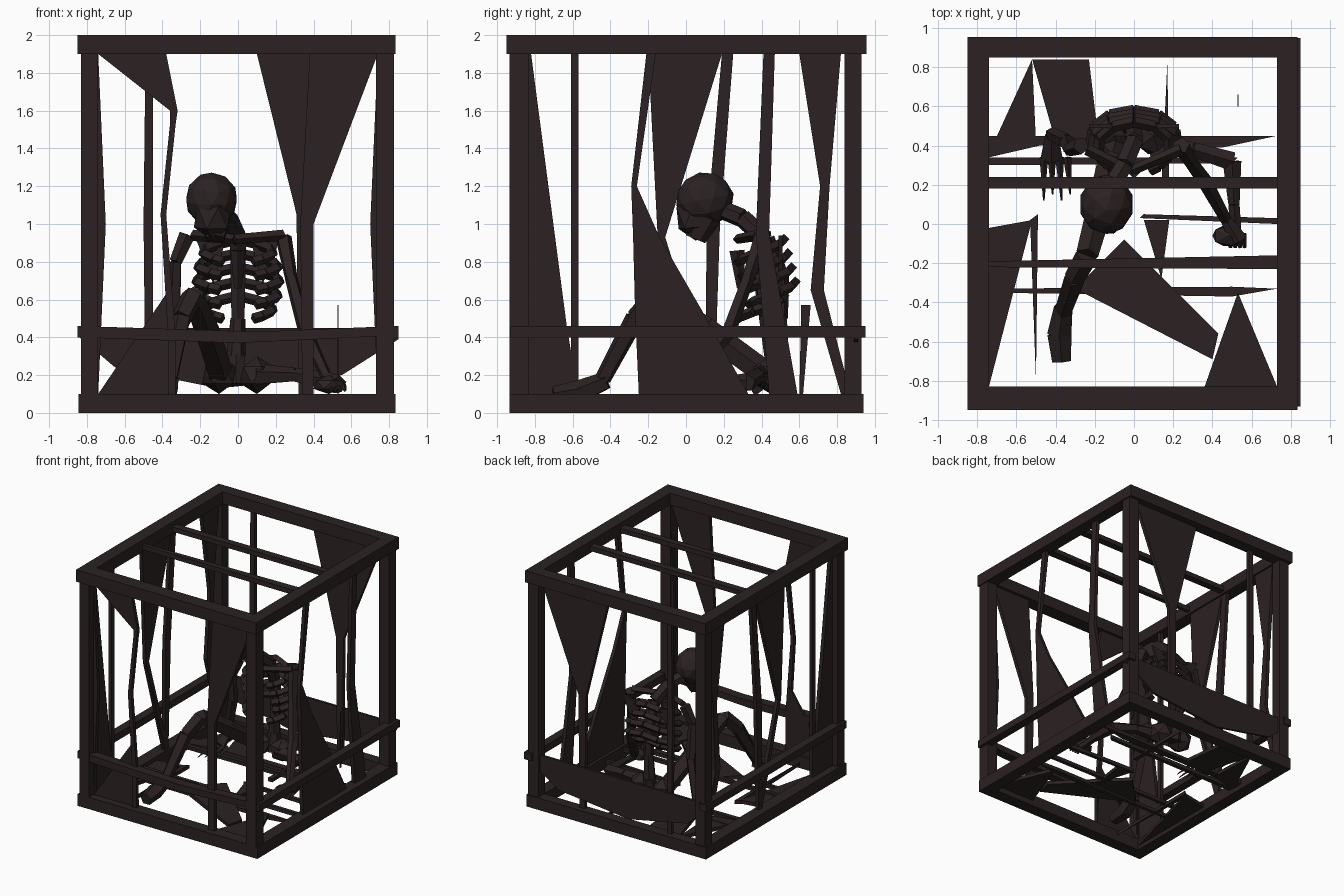
import bpy, bmesh, math
from mathutils import Vector, Matrix

iron = bpy.data.materials.new("dark_iron")
iron.diffuse_color = (0.025, 0.016, 0.016, 1)


def finish(name, bm):
    bmesh.ops.recalc_face_normals(bm, faces=bm.faces)
    me = bpy.data.meshes.new(name)
    bm.to_mesh(me)
    bm.free()
    me.materials.append(iron)
    ob = bpy.data.objects.new(name, me)
    bpy.context.collection.objects.link(ob)
    return ob


def box(name, x0, x1, y0, y1, z0, z1):
    bm = bmesh.new()
    m = Matrix.Translation(((x0 + x1) / 2, (y0 + y1) / 2, (z0 + z1) / 2)) @ \
        Matrix.Diagonal((x1 - x0, y1 - y0, z1 - z0, 1))
    bmesh.ops.create_cube(bm, size=1, matrix=m)
    return finish(name, bm)


def plate(name, axis, pos, pts, t=0.02):
    """Flat outline in the plane facing the given axis, with thickness t."""
    def place(a, b, d):
        return {'x': (d, a, b), 'y': (a, d, b), 'z': (a, b, d)}[axis]
    bm = bmesh.new()
    f = bm.faces.new([bm.verts.new(place(a, b, pos - t / 2)) for a, b in pts])
    ext = bmesh.ops.extrude_face_region(bm, geom=[f])
    bmesh.ops.translate(bm, vec=place(0, 0, t),
                        verts=[v for v in ext['geom'] if isinstance(v, bmesh.types.BMVert)])
    bmesh.ops.triangulate(bm, faces=[f for f in bm.faces if len(f.verts) > 4])
    return finish(name, bm)


def bar(name, axis, pos, rows, t=0.03):
    """Bent upright bar: rows of (z, left, right) from top to bottom."""
    pts = [(a, z) for z, a, b in rows] + [(b, z) for z, a, b in reversed(rows)]
    return plate(name, axis, pos, pts, t)


def limb(name, joints, sides=5):
    """Chain of tapered bones through (x, y, z, radius) joints."""
    bm = bmesh.new()
    for j0, j1 in zip(joints, joints[1:]):
        p, q = Vector(j0[:3]), Vector(j1[:3])
        d = q - p
        m = Matrix.Translation((p + q) / 2) @ d.to_track_quat('Z', 'Y').to_matrix().to_4x4()
        bmesh.ops.create_cone(bm, cap_ends=True, segments=sides, radius1=j0[3],
                              radius2=j1[3], depth=d.length, matrix=m)
    return finish(name, bm)


def lump(name, c, s, tilt=0, sub=1):
    bm = bmesh.new()
    m = Matrix.Translation(c) @ Matrix.Rotation(tilt, 4, 'X') @ Matrix.Diagonal((*s, 1))
    bmesh.ops.create_icosphere(bm, subdivisions=sub, radius=1, matrix=m)
    return finish(name, bm)


# Top and bottom frames
for tag, z0, z1, x0, x1, y0, y1 in (("top", 1.9, 2.0, -0.85, 0.835, -0.95, 0.955),
                                    ("bottom", 0, 0.1, -0.845, 0.835, -0.935, 0.94)):
    box(tag + "_front_beam", x0, x1, y0, -0.83, z0, z1)
    box(tag + "_back_beam", x0, x1, 0.85, y1, z0, z1)
    box(tag + "_left_beam", x0, -0.74, -0.83, 0.85, z0, z1)
    box(tag + "_right_beam", 0.73, x1, -0.83, 0.85, z0, z1)

# Corner posts and middle rail
for x0, x1 in ((-0.83, -0.74), (0.73, 0.825)):
    for y0, y1 in ((-0.935, -0.835), (0.84, 0.93)):
        box("corner_post", x0, x1, y0, y1, 0.1, 1.9)
plate("front_rail", 'y', -0.89, [(-0.85, 0.4), (0.0, 0.37), (0.84, 0.41), (0.84, 0.46),
                                 (0.1, 0.43), (-0.85, 0.46)], 0.08)
box("left_rail", -0.85, -0.78, -0.93, 0.94, 0.4, 0.46)
box("right_rail", 0.78, 0.85, -0.93, 0.95, 0.4, 0.46)
plate("back_torn_sheet", 'y', 0.9, [(0.85, 0.45), (0.85, 0.39), (0.55, 0.2), (-0.1, 0.13),
                                    (-0.65, 0.24), (-0.85, 0.41), (-0.85, 0.45)])

# Bent bars on the front and back
bar("front_left_bar", 'y', -0.87, [(1.9, -0.74, -0.38), (1.6, -0.36, -0.32), (1.53, -0.36, -0.33),
                                   (1.05, -0.41, -0.38), (0.4, -0.37, -0.33), (0.1, -0.37, -0.33)])
plate("front_low_sheet", 'y', -0.86, [(-0.74, 0.1), (-0.36, 0.66), (-0.33, 0.1)])
bar("front_right_bar", 'y', -0.87, [(1.9, 0.38, 0.74), (1.0, 0.33, 0.4), (0.1, 0.34, 0.4)])
bar("back_right_bar", 'y', 0.88, [(1.9, 0.1, 0.72), (1.05, 0.31, 0.38), (0.1, 0.32, 0.37)])
bar("back_left_bar", 'y', 0.88, [(1.9, -0.49, -0.45), (1.0, -0.5, -0.45), (0.1, -0.49, -0.45)])

# Bent bars on the left and right sides
bar("left_front_blade", 'x', -0.77, [(1.9, -0.84, -0.82), (0.45, -0.84, -0.63), (0.1, -0.84, -0.57)])
bar("left_straight_bar", 'x', -0.77, [(1.9, -0.61, -0.57), (0.1, -0.61, -0.57)])
bar("left_middle_blade", 'x', -0.77, [(1.9, -0.2, 0.19), (0.93, -0.15, -0.11), (0.1, 0.1, 0.15)])
bar("left_thin_bar", 'x', -0.77, [(1.9, 0.19, 0.25), (1.0, 0.11, 0.18), (0.1, 0.1, 0.15)])
bar("left_back_blade", 'x', -0.77, [(1.9, 0.6, 0.82), (1.2, 0.71, 0.76), (0.65, 0.66, 0.73),
                                    (0.1, 0.82, 0.87)])
bar("right_torn_blade", 'x', 0.77, [(1.9, -0.21, -0.16), (1.2, -0.29, -0.26), (0.93, -0.28, -0.14),
                                    (0.55, -0.27, 0.08), (0.1, -0.25, 0.33)])
bar("right_back_bar", 'x', 0.77, [(1.9, 0.41, 0.47), (0.95, 0.37, 0.44), (0.1, 0.44, 0.59)])
bar("short_spike", 'x', 0.53, [(0.57, 0.61, 0.66), (0.1, 0.6, 0.62)], 0.006)
# Inward bulges beside the corner posts
for s in (-1, 1):
    bar("bulged_post", 'y', -0.86, [(1.9, s * 0.8, s * 0.74), (1.0, s * 0.8, s * 0.7),
                                    (0.1, s * 0.8, s * 0.74)])

# Roof slats
box("roof_slat_back", -0.74, 0.73, 0.18, 0.24, 1.92, 1.96)
plate("roof_slat_front", 'z', 1.94, [(-0.74, -0.22), (0.73, -0.23), (0.73, -0.16), (-0.74, -0.19)], 0.04)

# Broken floor slats and sheets
floor = {
    "floor_slat_1": [(-0.74, -0.35), (0.5, -0.37), (0.73, -0.33), (0.5, -0.32), (-0.74, -0.33)],
    "floor_slat_2": [(0.03, 0.03), (0.73, 0.0), (0.73, 0.03), (0.05, 0.05)],
    "floor_slat_3": [(-0.74, 0.45), (-0.74, 0.34), (-0.48, 0.4), (0.45, 0.39), (0.73, 0.45)],
    "floor_slat_4": [(-0.74, 0.3), (0.5, 0.31), (0.53, 0.34), (-0.74, 0.34)],
    "floor_slat_5": [(-0.74, -0.22), (0.73, -0.23), (0.73, -0.2), (-0.74, -0.19)],
    "floor_sheet_left": [(-0.74, -0.83), (-0.52, 0.02), (-0.74, -0.02)],
    "floor_sheet_left_back": [(-0.74, 0.36), (-0.52, 0.84), (-0.5, 0.42)],
    "floor_sheet_back": [(-0.52, 0.84), (-0.23, 0.84), (-0.18, 0.42), (-0.4, 0.42)],
    "floor_sheet_front": [(0.36, -0.83), (0.73, -0.83), (0.53, -0.35)],
    "floor_sheet_middle": [(-0.3, -0.33), (-0.05, -0.08), (0.43, -0.56), (0.4, -0.69)],
    "floor_splinter_1": [(-0.53, 0.02), (-0.5, -0.8), (-0.49, 0.05)],
    "floor_splinter_2": [(0.14, 0.2), (0.18, 0.2), (0.17, 0.82)],
    "floor_splinter_3": [(0.05, 0.02), (0.18, 0.02), (0.14, -0.28)],
}
for i, (name, pts) in enumerate(floor.items()):
    plate(name, 'z', 0.05 + 0.004 * (i % 5), pts, 0.03)

# Skull, jaw and neck
lump("skull", (-0.14, 0.1, 1.13), (0.14, 0.155, 0.145), 0.2, 2)
lump("face", (-0.135, 0.04, 1.04), (0.11, 0.1, 0.13), 0.1)
limb("jaw", [(-0.12, 0.1, 1.04, 0.09), (-0.12, 0.05, 0.92, 0.055)], 6)
limb("spine", [(-0.12, 0.18, 1.08, 0.05), (-0.05, 0.3, 1.03, 0.05), (0, 0.42, 0.92, 0.05),
               (0, 0.5, 0.72, 0.045), (0, 0.5, 0.5, 0.04), (-0.01, 0.5, 0.3, 0.05),
               (-0.01, 0.48, 0.15, 0.06)], 6)

# Rib cage: pairs of flat hoops leaning forward and down
for i in range(5):
    z, w = 0.92 - i * 0.075, 0.15 + 0.075 * math.sin(math.pi * (i + 1) / 6)
    for s in (-1, 1):
        ring = [(s * w * math.sin(a), 0.39 + 0.02 * (i % 4) + 0.13 * math.cos(a), z - 0.045 * a, 0.028)
                for a in (0, 0.6, 1.2, 1.8, 2.4, 2.7)]
        limb("rib", ring, 4)
limb("breastbone", [(0, 0.27, 0.86, 0.04), (0, 0.29, 0.66, 0.02)], 4)
for s in (-1, 1):
    plate("shoulder_blade", 'y', 0.5, [(s * 0.07, 0.9), (s * 0.23, 0.94), (s * 0.13, 0.68)], 0.02)
    limb("collarbone", [(-0.02, 0.27, 0.92, 0.025), (s * 0.24, 0.38, 0.94, 0.03)], 4)
    lump("hip_bone", (s * 0.1, 0.45, 0.2), (0.1, 0.11, 0.1))

# Arms with hands
limb("left_arm", [(-0.27, 0.4, 0.94, 0.045), (-0.33, 0.38, 0.8, 0.035), (-0.34, 0.42, 0.52, 0.04),
                  (-0.42, 0.46, 0.2, 0.035), (-0.42, 0.34, 0.13, 0.06)])
limb("right_arm", [(0.24, 0.4, 0.93, 0.045), (0.28, 0.33, 0.72, 0.035), (0.36, 0.22, 0.42, 0.04),
                   (0.47, 0.02, 0.19, 0.03), (0.53, -0.08, 0.15, 0.05)])
for k in range(4):
    limb("left_finger", [(-0.46 + 0.04 * k, 0.34, 0.14, 0.022),
                         (-0.46 + 0.045 * k, 0.12 + 0.03 * (k % 2), 0.11, 0.004)], 4)
    limb("right_finger", [(0.51 + 0.015 * k, -0.05, 0.15, 0.018), (0.49 + 0.025 * k, -0.12, 0.12, 0.01)], 4)

# Legs: one raised at the knee and reaching forward, one folded on the floor
limb("left_leg", [(-0.1, 0.4, 0.22, 0.07), (-0.17, 0.1, 0.44, 0.07), (-0.24, -0.16, 0.62, 0.06),
                  (-0.3, -0.27, 0.5, 0.055), (-0.36, -0.44, 0.18, 0.045)])
limb("left_foot", [(-0.36, -0.42, 0.17, 0.05), (-0.38, -0.56, 0.11, 0.065), (-0.37, -0.7, 0.09, 0.05)])
limb("right_leg", [(0.1, 0.4, 0.2, 0.06), (0.3, 0.38, 0.2, 0.04), (0.5, 0.32, 0.16, 0.05),
                   (0.51, 0.1, 0.15, 0.03), (0.52, -0.05, 0.13, 0.03)])
lump("right_foot", (0.48, -0.06, 0.15), (0.09, 0.06, 0.05))
